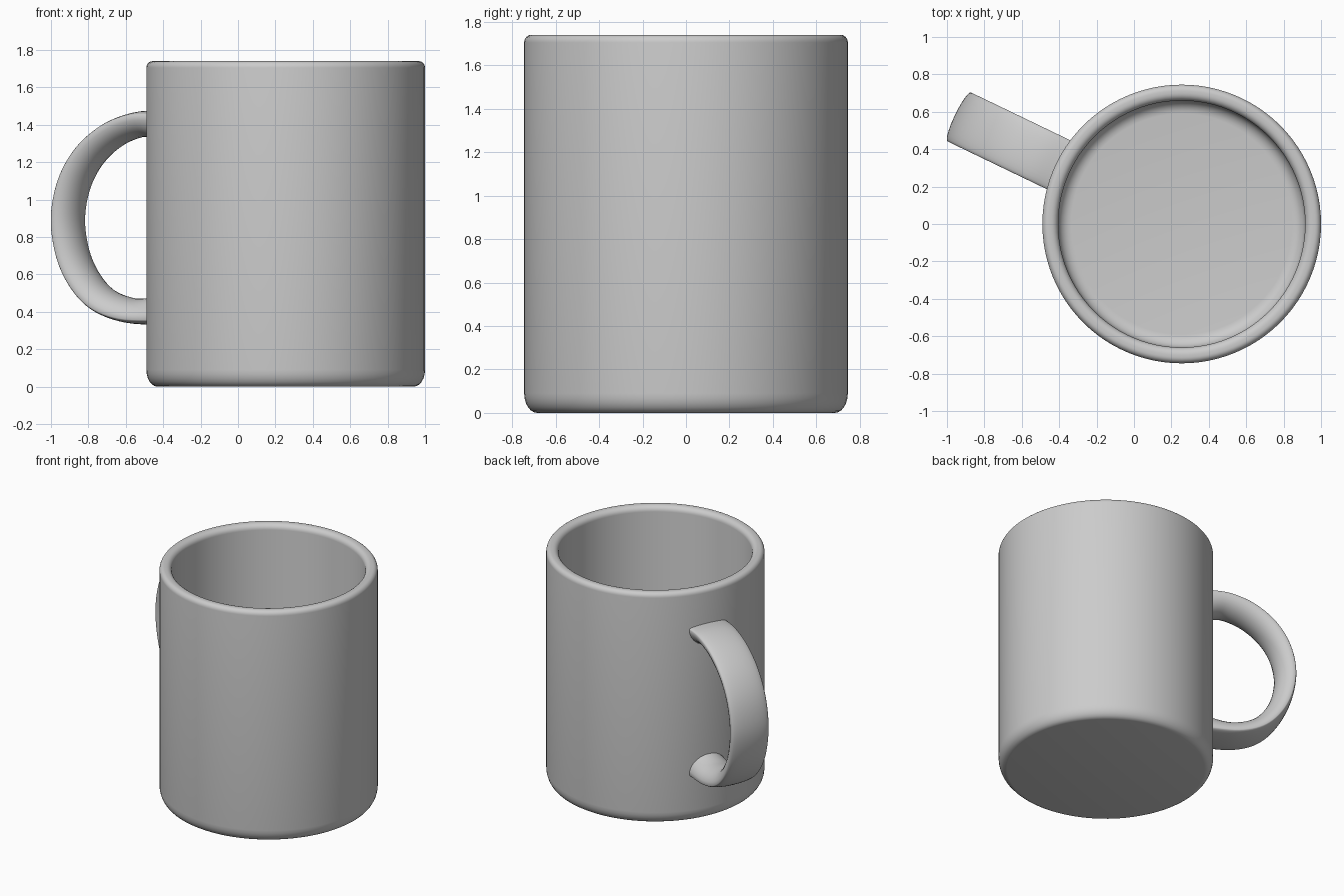
import bpy, bmesh, math
from mathutils import Vector

if "Cube" in bpy.data.objects:
    bpy.data.objects.remove(bpy.data.objects["Cube"])

CX = 0.255                      # mug axis
ANG = math.radians(154.3)       # handle direction seen from above


def finish(name, bm, angle):
    bmesh.ops.recalc_face_normals(bm, faces=bm.faces)
    me = bpy.data.meshes.new(name)
    bm.to_mesh(me)
    bm.free()
    ob = bpy.data.objects.new(name, me)
    bpy.context.collection.objects.link(ob)
    bpy.ops.object.select_all(action='DESELECT')
    ob.select_set(True)
    bpy.context.view_layer.objects.active = ob
    bpy.ops.object.shade_smooth_by_angle(angle=math.radians(angle))
    return ob


def arc(cx, cz, rx, rz, a0, a1, n=6):
    return [(cx + rx * math.cos(math.radians(a0 + (a1 - a0) * i / n)),
             cz + rz * math.sin(math.radians(a0 + (a1 - a0) * i / n))) for i in range(n + 1)]


# Cup body: lathed profile with rounded foot, rim and inner floor
profile = [(0, 0)]
profile += arc(0.685, 0.09, 0.06, 0.09, -90, 0)
profile += arc(0.7125, 1.705, 0.0325, 0.035, 0, 90)
profile += arc(0.7, 1.7, 0.04, 0.04, 90, 180)
profile += arc(0.59, 0.15, 0.07, 0.07, 0, -90)
profile += [(0, 0.08)]
bm = bmesh.new()
vs = [bm.verts.new((r, 0, z)) for r, z in profile]
es = [bm.edges.new(p) for p in zip(vs, vs[1:])]
bmesh.ops.spin(bm, geom=vs + es, cent=(0, 0, 0), axis=(0, 0, 1),
               angle=2 * math.pi, steps=96, use_merge=True)
bmesh.ops.remove_doubles(bm, verts=bm.verts, dist=1e-4)
finish("cup_body", bm, 50).location.x = CX

# Handle: D-shaped section swept along a smooth loop of (radius, height) points
path = [(0.69, 1.45), (0.86, 1.445), (1.03, 1.385), (1.18, 1.265), (1.28, 1.1), (1.32, 0.9),
        (1.29, 0.7), (1.21, 0.54), (1.09, 0.425), (0.92, 0.365), (0.69, 0.355)]
P = [Vector(p) for p in path]
P = [2 * P[0] - P[1]] + P + [2 * P[-1] - P[-2]]
pts = []
for i in range(1, len(P) - 2):
    a, b, c, d = P[i - 1:i + 3]
    for k in range(6):
        t = k / 6
        pts.append(0.5 * (2 * b + (c - a) * t + (2 * a - 5 * b + 4 * c - d) * t * t
                          + (3 * b - a - 3 * c + d) * t ** 3))
pts.append(P[-2])

bm = bmesh.new()
radial = Vector((math.cos(ANG), math.sin(ANG), 0))
side = Vector((-math.sin(ANG), math.cos(ANG), 0))
SEG = 28
rings = []
for i, p in enumerate(pts):
    t = (pts[min(i + 1, len(pts) - 1)] - pts[max(i - 1, 0)]).normalized()
    out = Vector((-t.y, t.x))
    root = max(0, (0.9 - p.x) / 0.2) ** 2       # thicker where it meets the cup
    ring = []
    for j in range(SEG):
        a = 2 * math.pi * j / SEG
        s = math.sin(a)
        h = s * (0.025 if s > 0 else 0.11 + 0.04 * root)
        q = p + out * h
        ring.append(bm.verts.new(radial * q.x + side * 0.145 * math.cos(a) + Vector((0, 0, q.y))))
    rings.append(ring)
for r0, r1 in zip(rings, rings[1:]):
    for j in range(SEG):
        k = (j + 1) % SEG
        bm.faces.new((r0[j], r0[k], r1[k], r1[j]))
bm.faces.new(rings[0])
bm.faces.new(rings[-1])
finish("handle", bm, 60).location.x = CX
